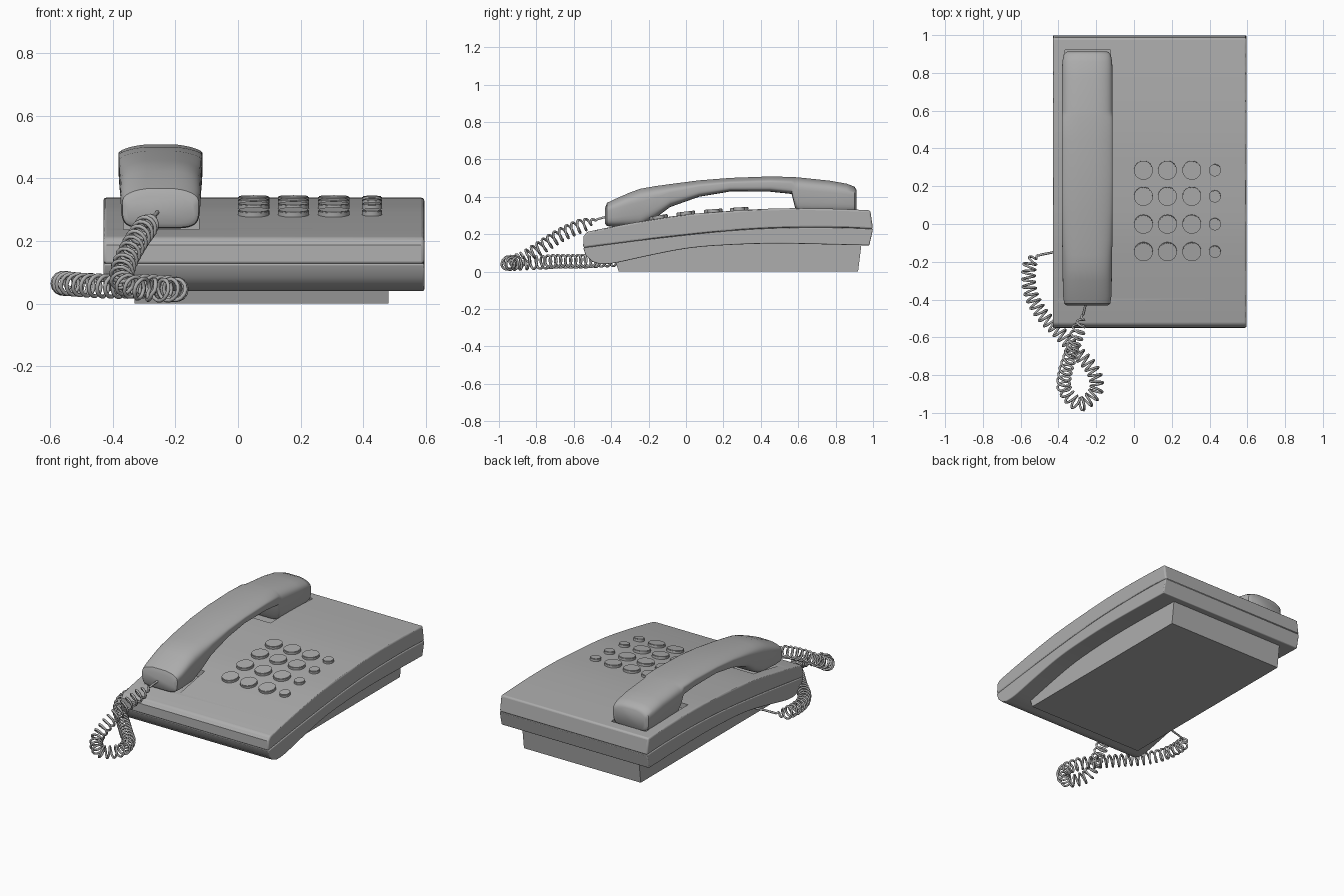
import bpy, bmesh, math
from mathutils import Vector

cube = bpy.data.objects.get("Cube")
if cube:
    bpy.data.objects.remove(cube, do_unlink=True)

GREY = bpy.data.materials.new("plain_grey")
GREY.use_nodes = True
GREY.diffuse_color = (0.42, 0.42, 0.42, 1)
GREY.node_tree.nodes["Principled BSDF"].inputs["Base Color"].default_value = GREY.diffuse_color


def activate(ob):
    bpy.ops.object.select_all(action="DESELECT")
    ob.select_set(True)
    bpy.context.view_layer.objects.active = ob


def finish(name, bm, smooth=None):
    bmesh.ops.recalc_face_normals(bm, faces=bm.faces)
    mesh = bpy.data.meshes.new(name)
    bm.to_mesh(mesh)
    bm.free()
    mesh.materials.append(GREY)
    ob = bpy.data.objects.new(name, mesh)
    bpy.context.collection.objects.link(ob)
    if smooth:
        activate(ob)
        bpy.ops.object.shade_smooth_by_angle(angle=math.radians(smooth))
    return ob


def spline(points, steps):
    """Smooth curve through the given points."""
    p = [Vector(q) for q in points]
    p = [2 * p[0] - p[1]] + p + [2 * p[-1] - p[-2]]
    out = []
    for a, b, c, d in zip(p, p[1:], p[2:], p[3:]):
        for i in range(steps):
            t = i / steps
            out.append(0.5 * (2 * b + (c - a) * t + (2 * a - 5 * b + 4 * c - d) * t**2
                              + (3 * b - a - 3 * c + d) * t**3))
    return out + [p[-2]]


def prism(name, profile, x0, x1, bevel=0, smooth=None):
    """Side profile (y, z) extruded across x, with rounded rims."""
    bm = bmesh.new()
    face = bm.faces.new([bm.verts.new((x0, y, z)) for y, z in profile])
    new = bmesh.ops.extrude_face_region(bm, geom=[face])["geom"]
    bmesh.ops.translate(bm, vec=(x1 - x0, 0, 0),
                        verts=[g for g in new if isinstance(g, bmesh.types.BMVert)])
    ob = finish(name, bm, smooth)
    if bevel:
        mod = ob.modifiers.new("rim", "BEVEL")
        mod.width, mod.segments = bevel, 3
        mod.limit_method, mod.angle_limit = "ANGLE", math.radians(40)
        mod.use_clamp_overlap = False
        activate(ob)
        bpy.ops.object.modifier_apply(modifier=mod.name)
        bpy.ops.object.shade_smooth_by_angle(angle=math.radians(smooth or 30))
    return ob


# Body: upper and lower shells meeting at a curved seam
LEFT, RIGHT = -0.43, 0.595
top = spline([(-0.53, 0.212), (-0.42, 0.235), (-0.22, 0.272), (0, 0.305),
              (0.28, 0.327), (0.5, 0.338), (0.75, 0.337), (0.985, 0.328)], 5)
seam = spline([(-0.55, 0.127), (-0.2, 0.172), (0.2, 0.215), (0.5, 0.233),
               (0.8, 0.235), (1, 0.228)], 5)
under = spline([(-0.46, 0.04), (-0.38, 0.046), (-0.2, 0.085), (0, 0.123),
                (0.2, 0.141), (0.5, 0.15), (0.98, 0.14)], 5)
upper = prism("upper_shell", [(-0.548, 0.188)] + top + seam[::-1], LEFT, RIGHT, 0.01, 35)
prism("lower_shell", seam + under[::-1] + [(-0.5, 0.053), (-0.535, 0.085)],
      LEFT, RIGHT, 0.005, 35)

# Raised stand under the body
prism("stand", [(-0.38, 0.065), (-0.36, 0), (0.92, 0), (0.94, 0.16),
                (0.5, 0.17), (0.2, 0.16), (0, 0.14), (-0.2, 0.1)], -0.33, 0.48)

# Handset pockets cut into the upper shell
for y0, y1, floor in ((0.5, 0.92, 0.305), (-0.42, -0.15, 0.237)):
    cutter = prism("pocket_cutter", [(y0, floor), (y1, floor), (y1, 0.5), (y0, 0.5)],
                   -0.365, -0.125)
    cutter.hide_render = True
    cut = upper.modifiers.new("pocket", "BOOLEAN")
    cut.operation, cut.object, cut.solver = "DIFFERENCE", cutter, "EXACT"
    activate(upper)
    bpy.ops.object.modifier_apply(modifier=cut.name)
    bpy.data.objects.remove(cutter, do_unlink=True)
activate(upper)
bpy.ops.object.shade_smooth_by_angle(angle=math.radians(30))

# Handset: rounded sections (y, top, bottom, half width) lofted front to back
sections = [(-0.432, 0.345, 0.255, 0.108), (-0.422, 0.37, 0.243, 0.122),
            (-0.38, 0.39, 0.24, 0.128), (-0.3, 0.425, 0.24, 0.13),
            (-0.245, 0.445, 0.24, 0.131), (-0.165, 0.459, 0.285, 0.132),
            (-0.085, 0.47, 0.345, 0.133), (0.07, 0.49, 0.4, 0.134),
            (0.235, 0.503, 0.428, 0.135), (0.45, 0.511, 0.427, 0.135),
            (0.565, 0.508, 0.415, 0.135), (0.582, 0.507, 0.345, 0.135),
            (0.6, 0.506, 0.31, 0.135), (0.77, 0.488, 0.31, 0.135),
            (0.86, 0.472, 0.31, 0.132), (0.9, 0.457, 0.312, 0.124),
            (0.912, 0.44, 0.325, 0.108)]


def rounded(v, power):
    return math.copysign(abs(v) ** power, v)


bm = bmesh.new()
rings = []
SIDES = 40
for y, hi, lo, half in sections:
    ring = []
    for i in range(SIDES):
        a = math.tau * (i + 0.5) / SIDES
        u, v = rounded(math.cos(a), 0.42), rounded(math.sin(a), 0.42)
        z = (hi + lo) / 2 + v * (hi - lo) / 2
        z -= 0.018 * u * u * max(0, v)
        taper = 1 - 0.1 * max(0, hi - z - 0.08) / 0.12
        ring.append(bm.verts.new((-0.2475 + u * half * taper, y, z)))
    rings.append(ring)
for a, b in zip(rings, rings[1:]):
    for i in range(SIDES):
        j = (i + 1) % SIDES
        bm.faces.new((a[i], a[j], b[j], b[i]))
bm.faces.new(rings[0])
bm.faces.new(rings[-1])
finish("handset", bm, 40)


# Keypad: three columns of large keys and one of small keys
def surface(y):
    for a, b in zip(top, top[1:]):
        if a.x <= y <= b.x:
            slope = (b.y - a.y) / (b.x - a.x)
            return a.y + slope * (y - a.x), math.atan(slope)


for row, y in enumerate((0.285, 0.147, 0, -0.145)):
    height, tilt = surface(y)
    for col, (x, radius) in enumerate(((0.05, 0.05), (0.177, 0.05), (0.306, 0.05), (0.428, 0.032))):
        bm = bmesh.new()
        bmesh.ops.create_cone(bm, cap_ends=True, segments=32, radius1=radius,
                              radius2=radius, depth=0.036)
        rim = [e for e in bm.edges if all(v.co.z > 0 for v in e.verts)]
        bmesh.ops.bevel(bm, geom=rim, offset=0.003, segments=2, affect="EDGES")
        key = finish(f"key_{row + 1}_{col + 1}", bm, 35)
        key.location = (x, y, height - 0.002)
        key.rotation_euler.x = tilt

# Coiled cord: helix wound around a looping path, with straight ends
path = spline([(-0.255, -0.42, 0.295), (-0.275, -0.5, 0.27), (-0.325, -0.66, 0.2),
               (-0.365, -0.79, 0.12), (-0.365, -0.88, 0.065), (-0.285, -0.955, 0.045),
               (-0.2, -0.88, 0.045), (-0.22, -0.77, 0.05), (-0.3, -0.68, 0.055),
               (-0.39, -0.58, 0.055), (-0.5, -0.46, 0.06), (-0.555, -0.33, 0.065),
               (-0.54, -0.19, 0.065), (-0.43, -0.15, 0.075), (-0.31, -0.13, 0.08)], 12)
lengths = [0]
for a, b in zip(path, path[1:]):
    lengths.append(lengths[-1] + (b - a).length)
total = lengths[-1]
TURNS, PER_TURN = 50, 14
points, k = [], 0
for i in range(TURNS * PER_TURN + 1):
    s = total * i / (TURNS * PER_TURN)
    while k < len(path) - 2 and lengths[k + 1] < s:
        k += 1
    t = (s - lengths[k]) / (lengths[k + 1] - lengths[k])
    along = (path[k + 1] - path[k]).normalized()
    side = along.cross(Vector((0, 0, 1))).normalized()
    lift = side.cross(along)
    coil = 0.034 * max(0, min(1, (s - 0.06) / 0.08, (total - 0.2 - s) / 0.06))
    angle = math.tau * i / PER_TURN
    points.append(path[k].lerp(path[k + 1], t)
                  + coil * (side * math.cos(angle) + lift * math.sin(angle)))

curve = bpy.data.curves.new("coiled_cord", "CURVE")
curve.dimensions = "3D"
curve.bevel_depth, curve.bevel_resolution = 0.0065, 1
curve.use_fill_caps = True
wire = curve.splines.new("POLY")
wire.points.add(len(points) - 1)
for target, p in zip(wire.points, points):
    target.co = (*p, 1)
wire.use_smooth = True
curve.materials.append(GREY)
bpy.context.collection.objects.link(bpy.data.objects.new("coiled_cord", curve))
